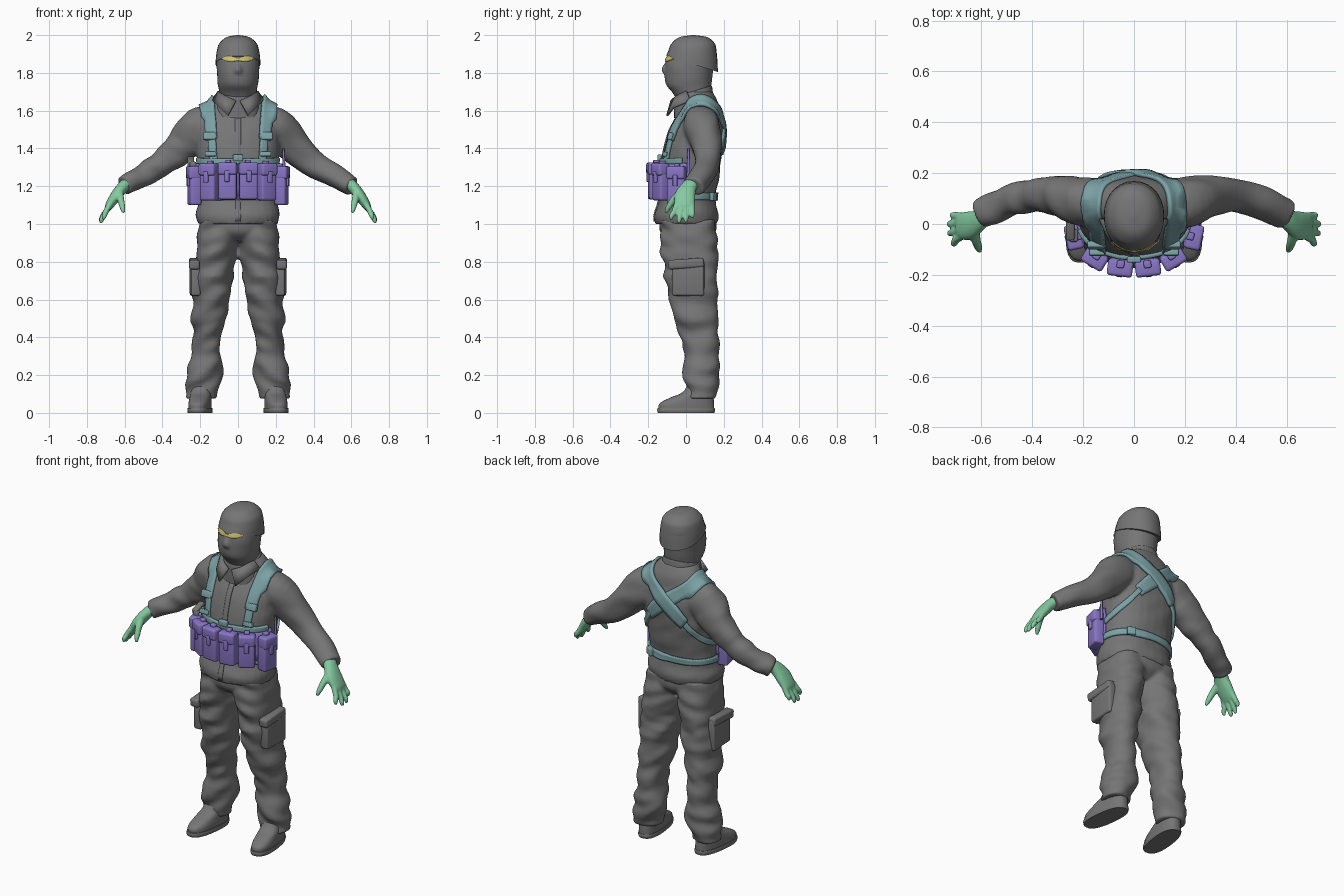
import bpy, bmesh, math
from mathutils import Vector, Matrix, noise

cube = bpy.data.objects.get("Cube")
if cube:
    bpy.data.objects.remove(cube, do_unlink=True)


def material(name, rgb):
    m = bpy.data.materials.new(name)
    m.use_nodes = True
    m.diffuse_color = (*rgb, 1)
    m.node_tree.nodes["Principled BSDF"].inputs["Base Color"].default_value = (*rgb, 1)
    return m


GREY = material("grey cloth", (.18, .18, .18))
TEAL = material("teal webbing", (.2, .36, .38))
PURPLE = material("purple pouch", (.25, .18, .56))
GREEN = material("green glove", (.23, .59, .35))
YELLOW = material("yellow eye", (.62, .55, .16))


def finish(name, bm, mat, mirror=False, voxel=0, smooth=3):
    """Turn a bmesh into a shaded object, optionally mirrored and fused."""
    bmesh.ops.recalc_face_normals(bm, faces=bm.faces)
    me = bpy.data.meshes.new(name)
    bm.to_mesh(me)
    bm.free()
    me.materials.append(mat)
    ob = bpy.data.objects.new(name, me)
    bpy.context.collection.objects.link(ob)
    bpy.ops.object.select_all(action='DESELECT')
    ob.select_set(True)
    bpy.context.view_layer.objects.active = ob
    bpy.ops.object.shade_smooth_by_angle(angle=math.radians(40))
    if mirror:
        ob.modifiers.new("mirror", 'MIRROR').use_mirror_merge = False
    if voxel:
        r = ob.modifiers.new("fuse", 'REMESH')
        r.mode, r.voxel_size, r.use_smooth_shade = 'VOXEL', voxel, True
        s = ob.modifiers.new("soften", 'SMOOTH')
        s.factor, s.iterations = .5, smooth
    return ob


def spline(pts, steps):
    """Catmull-Rom through points of any dimension."""
    p = [Vector(q) for q in pts]
    p = [p[0] * 2 - p[1]] + p + [p[-1] * 2 - p[-2]]
    out = []
    for a, b, c, d in zip(p, p[1:], p[2:], p[3:]):
        for i in range(steps):
            t = i / steps
            out.append((b * 2 + (c - a) * t + (a * 2 - b * 5 + c * 4 - d) * t * t
                        + (b * 3 - a - c * 3 + d) * t ** 3) * .5)
    return out + [p[-2]]


def loft(bm, secs, steps=5, n=28, power=2.2, along=False, wrinkle=0):
    """Closed loft through sections (x, y, z, rx, ry); rings level or along the path."""
    rows = spline(secs, steps)
    rings = []
    for i, s in enumerate(rows):
        c = Vector(s[:3])
        u, v = Vector((1, 0, 0)), Vector((0, 1, 0))
        if along:
            t = (Vector(rows[min(i + 1, len(rows) - 1)][:3]) - Vector(rows[max(i - 1, 0)][:3])).normalized()
            u = v.cross(t).normalized()
            v = t.cross(u)
        ring = []
        for k in range(n):
            a = math.tau * k / n
            ca, sa = math.cos(a), math.sin(a)
            off = (u * math.copysign(abs(ca) ** (2 / power), ca) * s[3]
                   + v * math.copysign(abs(sa) ** (2 / power), sa) * s[4])
            q = c + off
            if wrinkle:
                q += off.normalized() * wrinkle * noise.noise(Vector((q.x * 7, q.y * 7, q.z * 15 + q.x * 6)))
            ring.append(bm.verts.new(q))
        rings.append(ring)
    for a, b in zip(rings, rings[1:]):
        for k in range(n):
            bm.faces.new((a[k], a[(k + 1) % n], b[(k + 1) % n], b[k]))
    bm.faces.new(rings[0])
    bm.faces.new(rings[-1])


def box(name, loc, size, mat, turn=0, tilt=0, bevel=.012, mirror=False):
    bm = bmesh.new()
    m = (Matrix.Translation(loc) @ Matrix.Rotation(turn, 4, 'Z') @ Matrix.Rotation(tilt, 4, 'X')
         @ Matrix.Diagonal((*size, 1)))
    bmesh.ops.create_cube(bm, size=1, matrix=m)
    bmesh.ops.bevel(bm, geom=bm.edges[:], offset=bevel, segments=3, profile=.5, affect='EDGES')
    return finish(name, bm, mat, mirror)


def ribbon(name, path, mat, target, centre, thick=.014, lift=.006, steps=6, mirror=False):
    """Strap through (x, y, z, width), wrapped onto a target surface; centre gives its outward side."""
    bm = bmesh.new()
    rows, last = spline(path, steps), None
    for i, s in enumerate(rows):
        p = Vector(s[:3])
        t = Vector(rows[min(i + 1, len(rows) - 1)][:3]) - Vector(rows[max(i - 1, 0)][:3])
        side = t.cross(p - centre(p)).normalized() * abs(s[3]) / 2
        row = [bm.verts.new(p + side * f) for f in (-1, -.5, 0, .5, 1)]
        if last:
            for k in range(4):
                bm.faces.new((last[k], last[k + 1], row[k + 1], row[k]))
        last = row
    ob = finish(name, bm, mat)
    w = ob.modifiers.new("wrap", 'SHRINKWRAP')
    w.target, w.wrap_mode, w.offset = target, 'ABOVE_SURFACE', lift
    s = ob.modifiers.new("thickness", 'SOLIDIFY')
    s.thickness, s.offset = thick, 0
    if mirror:
        ob.modifiers.new("mirror", 'MIRROR').use_mirror_merge = False
    return ob


# Jacket: torso and sleeves fused
bm = bmesh.new()
loft(bm, [(0, 0, 1, .212, .163), (0, .003, 1.05, .222, .17), (0, .008, 1.13, .208, .15),
          (0, .022, 1.25, .208, .152), (0, .036, 1.38, .22, .157), (0, .055, 1.5, .222, .141),
          (0, .07, 1.58, .2, .113), (0, .078, 1.64, .16, .09), (0, .06, 1.7, .11, .085)], wrinkle=.007)
for side in (1, -1):
    loft(bm, [(side * x, y, z, a, b) for x, y, z, a, b in
              [(.1, .075, 1.55, .08, .08), (.2, .088, 1.51, .108, .098), (.3, .112, 1.41, .09, .078),
               (.4, .112, 1.32, .071, .067), (.5, .088, 1.257, .063, .063),
               (.565, .058, 1.222, .055, .06), (.605, .038, 1.2, .053, .06)]], along=True, wrinkle=.012)
jacket = finish("jacket", bm, GREY, voxel=.01)

# Trousers: legs fused at the hips
bm = bmesh.new()
loft(bm, [(0, .01, .91, .12, .1), (0, .01, .96, .195, .148), (0, .01, 1.04, .2, .15)])
loft(bm, [(.105, .012, 1.02, .1, .15), (.109, .015, .9, .106, .15), (.124, .022, .8, .108, .147),
          (.139, .04, .6, .101, .126), (.146, .058, .5, .094, .113), (.16, .07, .4, .079, .1),
          (.168, .08, .3, .08, .095), (.181, .085, .2, .096, .092), (.187, .085, .13, .086, .086),
          (.193, .08, .075, .068, .075)], wrinkle=.024)
trousers = finish("trousers", bm, GREY, mirror=True, voxel=.01)

# Cargo pockets
box("cargo_pocket", (.227, .012, .71), (.05, .17, .18), GREY, turn=-.05, mirror=True)
box("cargo_pocket_flap", (.231, .0, .79), (.056, .19, .05), GREY, tilt=.07, mirror=True)

# Boots and soles
for name, secs in (("boot", [(.193, .002, .02, .058, .148), (.193, .004, .05, .058, .145), (.193, .03, .08, .056, .117),
                             (.193, .065, .11, .056, .083), (.193, .085, .17, .056, .065)]),
                   ("boot_sole", [(.193, 0, 0, .061, .15), (.193, 0, .013, .063, .154), (.193, 0, .026, .061, .152)])):
    bm = bmesh.new()
    loft(bm, secs, steps=4, power=2.5)
    bmesh.ops.rotate(bm, verts=bm.verts, cent=(.193, .07, 0), matrix=Matrix.Rotation(.12, 3, 'Z'))
    finish(name, bm, GREY, mirror=True)

# Gloved hands: palm, four fingers and thumb fused
bm = bmesh.new()
loft(bm, [(.58, .04, 1.22, .032, .038), (.61, .015, 1.195, .031, .042), (.645, -.005, 1.15, .03, .055),
          (.68, -.008, 1.1, .023, .053), (.692, -.008, 1.075, .014, .046)], along=True)
for base, tip, x, z in ((-.047, -.077, .712, 1.022), (-.02, -.036, .726, 1.003),
                        (.007, .0, .728, 1.008), (.031, .034, .716, 1.032)):
    loft(bm, [(.675, base, 1.11, .015, .015), (.7, (base + tip) / 2, 1.065, .015, .015),
              (x - .004, tip, z + .02, .013, .013), (x, tip, z, .007, .007)], n=12, along=True)
loft(bm, [(.63, -.015, 1.175, .022, .022), (.622, -.06, 1.135, .019, .019), (.612, -.092, 1.09, .015, .015),
          (.606, -.108, 1.06, .008, .008)], n=12, along=True)
finish("gloved_hands", bm, GREEN, mirror=True, voxel=.006, smooth=2)

# Head in a balaclava with nose bump
bm = bmesh.new()
loft(bm, [(0, .035, 1.6, .07, .075), (0, .035, 1.66, .088, .088), (0, .028, 1.7, .1, .102),
          (0, .015, 1.74, .107, .12), (0, .014, 1.8, .112, .128), (0, .022, 1.85, .113, .131),
          (0, .034, 1.9, .113, .129), (0, .038, 1.95, .098, .114), (0, .039, 1.983, .062, .075),
          (0, .038, 1.996, .01, .012)], power=2.1, wrinkle=.004)
loft(bm, [(0, -.09, 1.79, .03, .025), (0, -.104, 1.815, .024, .025), (0, -.1, 1.845, .014, .018),
          (0, -.085, 1.87, .008, .01)], n=16)
balaclava = finish("balaclava", bm, GREY, voxel=.007)

# Cap layer, low at the nape and raised over the brow
bm = bmesh.new()
loft(bm, [(0, .032, 1.888, .119, .137), (0, .036, 1.92, .115, .129), (0, .038, 1.955, .1, .115),
          (0, .039, 1.988, .063, .076), (0, .038, 2, .008, .01)], power=2.1)
for v in bm.verts:
    v.co.z -= max(0, 1.95 - v.co.z) * (v.co.y + .1) * 5
finish("cap", bm, GREY)

# Eye opening: two lens shapes joined at the nose
ribbon("eyes", [(-.074, -.06, 1.872, .004), (-.055, -.085, 1.874, .026), (-.03, -.1, 1.872, .027),
                (0, -.11, 1.87, .012), (.03, -.1, 1.872, .027), (.055, -.085, 1.874, .026),
                (.074, -.06, 1.872, .004)], YELLOW, balaclava, lambda p: Vector((0, .03, p.z)), thick=.006, lift=.003)

# Collar band and pointed collar leaves
bm = bmesh.new()
loft(bm, [(0, .045, 1.61, .125, .108), (0, .04, 1.67, .113, .104), (0, .038, 1.715, .104, .1),
          (0, .038, 1.722, .097, .094)])
for v in bm.verts:
    v.co.z += (v.co.y - .1) * .3
finish("collar_band", bm, GREY)
bm = bmesh.new()
leaf = [(.012, -.082, 1.655), (.055, -.105, 1.575), (.1, -.07, 1.62), (.138, .02, 1.655), (.108, .0, 1.705), (.06, -.06, 1.675)]
bm.faces.new([bm.verts.new(p) for p in leaf])
bmesh.ops.triangulate(bm, faces=bm.faces[:])
collar = finish("collar_leaves", bm, GREY, mirror=True)
collar.modifiers.new("thickness", 'SOLIDIFY').thickness = .012

# Jacket placket
ribbon("placket", [(0, -.18, 1.01, .03), (0, -.18, 1.2, .03), (0, -.14, 1.4, .03), (0, -.06, 1.57, .03)],
       GREY, jacket, lambda p: Vector((0, .05, p.z)), thick=.008, lift=.002)

# Harness straps: over each shoulder and crossed on the back
mid = lambda p: Vector((p.x, .05, 1.42))
for side, label in ((1, "left"), (-1, "right")):
    ribbon(label + "_shoulder_strap",
           [(side * x, y, z, w) for x, y, z, w in
            [(.148, -.09, 1.45, .075), (.16, -.06, 1.55, .08), (.172, .01, 1.65, .085), (.172, .09, 1.675, .088),
             (.14, .17, 1.62, .09), (.06, .205, 1.55, .09), (-.04, .21, 1.47, .088), (-.125, .2, 1.39, .07)]],
           TEAL, jacket, mid, thick=.016, lift=.004 + .006 * (side > 0))
    ribbon(label + "_rear_lower_strap",
           [(side * x, y, z, .032) for x, y, z in
            [(.115, .2, 1.4), (.165, .16, 1.33), (.205, .08, 1.27), (.22, .0, 1.24)]],
           TEAL, jacket, lambda p: Vector((0, .03, p.z)))
ribbon("front_lower_straps", [(.142, -.14, 1.3, .05), (.145, -.12, 1.38, .052), (.148, -.09, 1.48, .052)],
       TEAL, jacket, mid, mirror=True)
box("strap_buckle", (.15, -.083, 1.465), (.066, .026, .04), TEAL, tilt=-.3, bevel=.006, mirror=True)
box("strap_adjuster", (.146, -.112, 1.37), (.06, .024, .025), TEAL, tilt=-.2, bevel=.005, mirror=True)


# Chest rig: belt, top edge and backing panel wrapped round the waist
def arc(z, width, start, end, count=13):
    angles = [math.radians(start + (end - start) * i / (count - 1)) for i in range(count)]
    return [(.23 * math.sin(a), .02 - .175 * math.cos(a), z, width) for a in angles]


waist = lambda p: Vector((0, .02, p.z))
ribbon("waist_belt", arc(1.145, .034, 0, 360, 25), TEAL, jacket, waist)
ribbon("rig_top_edge", arc(1.333, .03, -75, 75), TEAL, jacket, waist, thick=.02)
ribbon("rig_panel", arc(1.235, .17, -85, 85), PURPLE, jacket, waist, thick=.018)
box("belt_buckle", (.14, .145, 1.145), (.05, .02, .045), TEAL, turn=-.5, bevel=.005)
box("centre_clip", (0, -.14, 1.35), (.055, .024, .035), TEAL, bevel=.006)

# Pouches with flaps and pull tabs
for x, y, turn, width, z, height in ((.054, -.168, .13, .096, 1.225, .19), (.152, -.133, .55, .092, 1.22, .19),
                                     (.231, -.05, 1.35, .095, 1.2, .2)):
    out = Vector((math.sin(turn), -math.cos(turn), 0))
    c = Vector((x, y, z))
    up = Vector((0, 0, height / 2))
    box("pouch", c, (width, .06, height), PURPLE, turn=turn, mirror=True)
    box("pouch_flap", c + up * .72 + out * .006, (width + .004, .064, height * .34), PURPLE, turn=turn, mirror=True)
    box("pouch_tab", c + up * .3 + out * .034, (.026, .014, .06), PURPLE, turn=turn, bevel=.005, mirror=True)
    box("pouch_loop", c + up * 1.05 - out * .01, (.03, .03, .03), PURPLE, turn=turn, bevel=.006, mirror=True)

# Radio antenna on the left, holstered grip on the right
bm = bmesh.new()
loft(bm, [(.243, .012, 1.24, .009, .009), (.243, .012, 1.33, .007, .007), (.24, .014, 1.4, .005, .005)], n=10)
finish("antenna", bm, PURPLE)
box("holster_grip", (-.25, -.02, 1.325), (.036, .085, .045), GREY, tilt=.35, bevel=.01)
box("holster_frame", (-.238, -.045, 1.29), (.034, .05, .08), GREY, bevel=.008)
